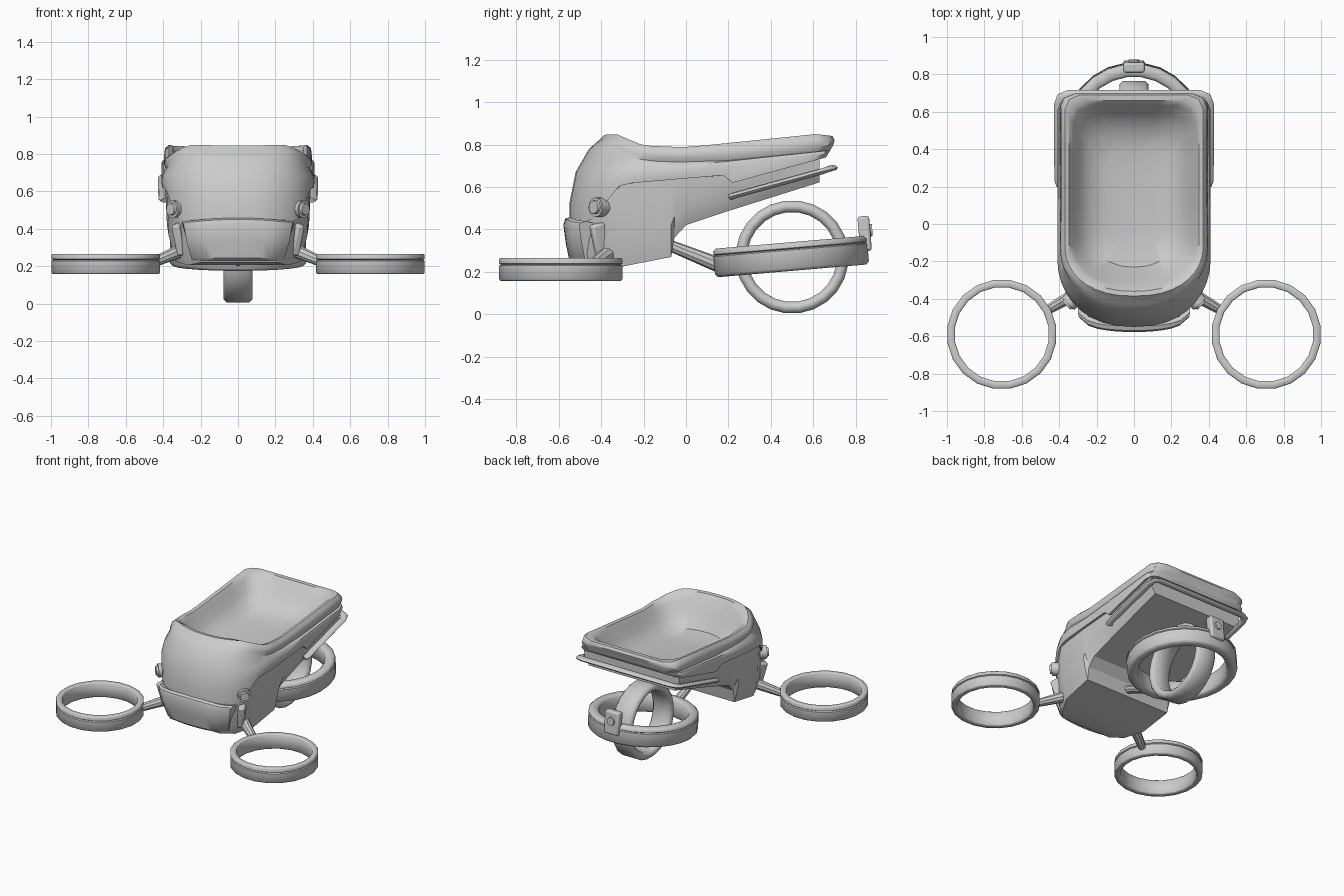
import bpy, bmesh, math
from mathutils import Vector, Matrix

if "Cube" in bpy.data.objects:
    bpy.data.objects.remove(bpy.data.objects["Cube"])

grey = bpy.data.materials.new("light_grey")
grey.diffuse_color = (0.6, 0.6, 0.6, 1)
grey.use_nodes = True
grey.node_tree.nodes["Principled BSDF"].inputs["Base Color"].default_value = grey.diffuse_color


def finish(name, bm, angle=35, bevel=0):
    bmesh.ops.recalc_face_normals(bm, faces=bm.faces)
    me = bpy.data.meshes.new(name)
    bm.to_mesh(me)
    bm.free()
    me.materials.append(grey)
    ob = bpy.data.objects.new(name, me)
    bpy.context.collection.objects.link(ob)
    if bevel:
        m = ob.modifiers.new("bevel", 'BEVEL')
        m.width, m.segments = bevel, 2
    bpy.ops.object.select_all(action='DESELECT')
    ob.select_set(True)
    bpy.context.view_layer.objects.active = ob
    bpy.ops.object.shade_smooth_by_angle(angle=math.radians(angle))
    return ob


def loft(name, rows, closed=True, wrap=False, cap0=False, cap1=False, angle=35):
    """Skin rows of points; closed joins each row's ends, wrap joins last row to first."""
    bm = bmesh.new()
    vs = [[bm.verts.new(p) for p in r] for r in rows]
    n, k = len(vs[0]), len(vs)
    for i in range(k if wrap else k - 1):
        a, b = vs[i], vs[(i + 1) % k]
        for j in range(n if closed else n - 1):
            bm.faces.new((a[j], a[(j + 1) % n], b[(j + 1) % n], b[j]))
    if cap0:
        bm.faces.new(vs[0])
    if cap1:
        bm.faces.new(vs[-1])
    return finish(name, bm, angle)


def interp(table, y):
    if y <= table[0][0]:
        return table[0][1]
    for (a, za), (b, zb) in zip(table, table[1:]):
        if y <= b:
            return za + (zb - za) * (y - a) / (b - a)
    return table[-1][1]


def outline(w, yf, yb, fr, r, table, dz=0):
    """Plan loop with a rounded front and small rear corners; height follows y."""
    half = []
    for i in range(10):
        a = math.radians(10 * i)
        half.append((w * math.sin(a) ** 0.85, yf + fr * (1 - math.cos(a))))
    y0, y1 = yf + fr, yb - r
    half += [(w, y0 + (y1 - y0) * f) for f in (.15, .3, .46, .52, .75, 1)]
    half += [(w - .3 * r, yb - .3 * r), (w - r, yb), (w * .4, yb), (0, yb)]
    full = half + [(-x, y) for x, y in half[-2:0:-1]]
    return [(x, y, interp(table, y) + dz) for x, y in full]


# Upper shell: lower lip, flank, padded rim, hollow tub
lip = [(-.55, .40), (-.42, .46), (-.33, .6), (-.27, .617), (.173, .655), (.221, .62), (.68, .745)]
flank = [(-.55, .52), (-.33, .64), (.2, .695), (.7, .76)]
shoulder = [(-.52, .67), (-.3, .69), (0, .70), (.7, .775)]
crease = [(-.45, .785), (-.36, .80), (-.25, .745), (-.1, .725), (.2, .735), (.7, .785)]
crest = [(-.39, .845), (-.33, .85), (-.2, .795), (0, .787), (.62, .85), (.69, .84)]
floor = [(-.3, .60), (.6, .65)]
loft("upper_shell", [
    outline(.385, -.53, .65, .35, .06, lip),
    outline(.405, -.55, .66, .36, .06, lip),
    outline(.410, -.55, .67, .36, .06, flank),
    outline(.402, -.520, .68, .34, .07, shoulder),
    outline(.383, -.460, .68, .31, .07, crease, -.01),
    outline(.395, -.430, .695, .29, .07, crease, .015),
    outline(.390, -.405, .70, .27, .08, crest, -.02),
    outline(.370, -.385, .69, .26, .08, crest),
    outline(.347, -.360, .66, .25, .09, crest, -.005),
    outline(.325, -.335, .635, .24, .1, crest, -.035),
    outline(.290, -.295, .59, .22, .1, crest, -.095),
    outline(.230, -.230, .51, .2, .1, floor, .025),
    outline(.150, -.130, .40, .15, .1, floor, .005),
    outline(.070, -.030, .28, .1, .06, floor),
], cap1=True, angle=40)

# Lower hull: open-topped trough, stepped up behind the nose
hull = []
for y, wb, w, zb, zm, zt in [
        (-.50, .20, .225, .22, .29, .45), (-.42, .27, .31, .205, .29, .48),
        (-.30, .335, .37, .225, .36, .63), (-.07, .345, .38, .27, .42, .65),
        (-.055, .345, .38, .36, .46, .65), (0, .345, .38, .42, .51, .66),
        (.20, .345, .38, .487, .55, .665), (.63, .345, .38, .622, .67, .75)]:
    hull.append([(-w - .01, y, zt), (-w, y, zm), (-wb, y, zb), (wb, y, zb), (w, y, zm), (w + .01, y, zt)])
loft("lower_hull", hull, closed=False, cap0=True, cap1=True, angle=25)

# Nose bumper, curved in plan
rows = []
for i in range(13):
    u = i / 6 - 1
    yf = -.578 + .035 * u * u + .04 * u ** 8
    sec = [(.10, .425, .30), (.03, .458 - .02 * u * u, .30), (.008, .45 - .02 * u * u, .295),
           (0, .42, .29), (.012, .33, .275), (.03, .245, .25), (.05, .228, .245), (.13, .225, .245)]
    rows.append([(w * u, yf + d, z) for d, z, w in sec])
loft("nose_bumper", rows, cap0=True, cap1=True)


def box(name, loc, size, rot=(0, 0, 0), bevel=.01):
    bm = bmesh.new()
    bmesh.ops.create_cube(bm, size=1)
    bmesh.ops.scale(bm, vec=size, verts=bm.verts)
    ob = finish(name, bm, 40, bevel)
    ob.location, ob.rotation_euler = loc, rot
    return ob


def rod(name, a, b, r1, r2, seg=16):
    a, b = Vector(a), Vector(b)
    d = b - a
    bm = bmesh.new()
    m = Matrix.Translation((a + b) / 2) @ d.to_track_quat('Z', 'Y').to_matrix().to_4x4()
    bmesh.ops.create_cone(bm, cap_ends=True, segments=seg, radius1=r1, radius2=r2,
                          depth=d.length, matrix=m)
    return finish(name, bm)


def ring(name, loc, ro, ri, h, rot=(0, 0, 0), groove=True, seg=20, e=.006):
    """Band of revolution with softened edges and a groove near the top."""
    k = h / 2
    prof = [(ri, -k + e), (ri + e, -k), (ro - e, -k), (ro, -k + e)]
    if groove:
        g = k - .032
        prof += [(ro, g - .005), (ro - .008, g), (ro, g + .005)]
    prof += [(ro, k - e), (ro - e, k), (ri + e, k), (ri, k - e)]
    rows = []
    for i in range(seg):
        a = 2 * math.pi * (i + .5) / seg
        rows.append([(r * math.cos(a), r * math.sin(a), z) for r, z in prof])
    ob = loft(name, rows, wrap=True, angle=50)
    ob.location, ob.rotation_euler = loc, rot
    return ob


# Paired parts: cheeks, lamps, front arms and rings
for s, side in ((1, "right"), (-1, "left")):
    box(side + "_cheek", (s * .312, -.405, .345), (.045, .07, .17), (.25, s * .1, s * .4), .012)
    rod(side + "_lamp", (s * .27, -.345, .505), (s * .352, -.427, .505), .046, .046)
    rod(side + "_lamp_lens", (s * .345, -.42, .505), (s * .362, -.437, .505), .036, .030)
    rod(side + "_front_arm", (s * .29, -.36, .29), (s * .465, -.462, .215), .038, .026, 10)
    ring(side + "_front_ring", (s * .707, -.59, .212), .294, .253, .108)

# Guard rail around the rear of the hull
path = [(.39, .21, .552), (.400, .23, .56), (.402, .64, .673), (.39, .675, .685), (.355, .69, .69)]
path += [(-x, y, z) for x, y, z in path[::-1]]
rows = []
for i, p in enumerate(path):
    t = (Vector(path[min(i + 1, len(path) - 1)]) - Vector(path[max(i - 1, 0)])).normalized()
    out = t.cross(Vector((0, 0, 1))).normalized()
    up = out.cross(t)
    rows.append([Vector(p) + .026 * math.cos(a) * out + .014 * math.sin(a) * up
                 for a in [math.pi * j / 4 for j in range(8)]])
loft("rear_rail", rows, cap0=True, cap1=True, angle=50)

# Rear drive: upright ring inside a tilted ring, its arm and clip
ring("rear_upright_ring", (0, .5, .27), .267, .212, .155, (0, math.pi / 2, 0), False, 24, .018)
ring("rear_tilted_ring", (0, .495, .272), .367, .298, .135, (.085, 0, 0), True, 24, .014)
rod("rear_arm", (0, -.09, .33), (0, .16, .23), .026, .036, 10)
box("rear_clip", (0, .842, .38), (.115, .055, .165), (.085, 0, 0), .012)
rod("rear_clip_knob", (0, .85, .395), (0, .878, .397), .032, .028)
